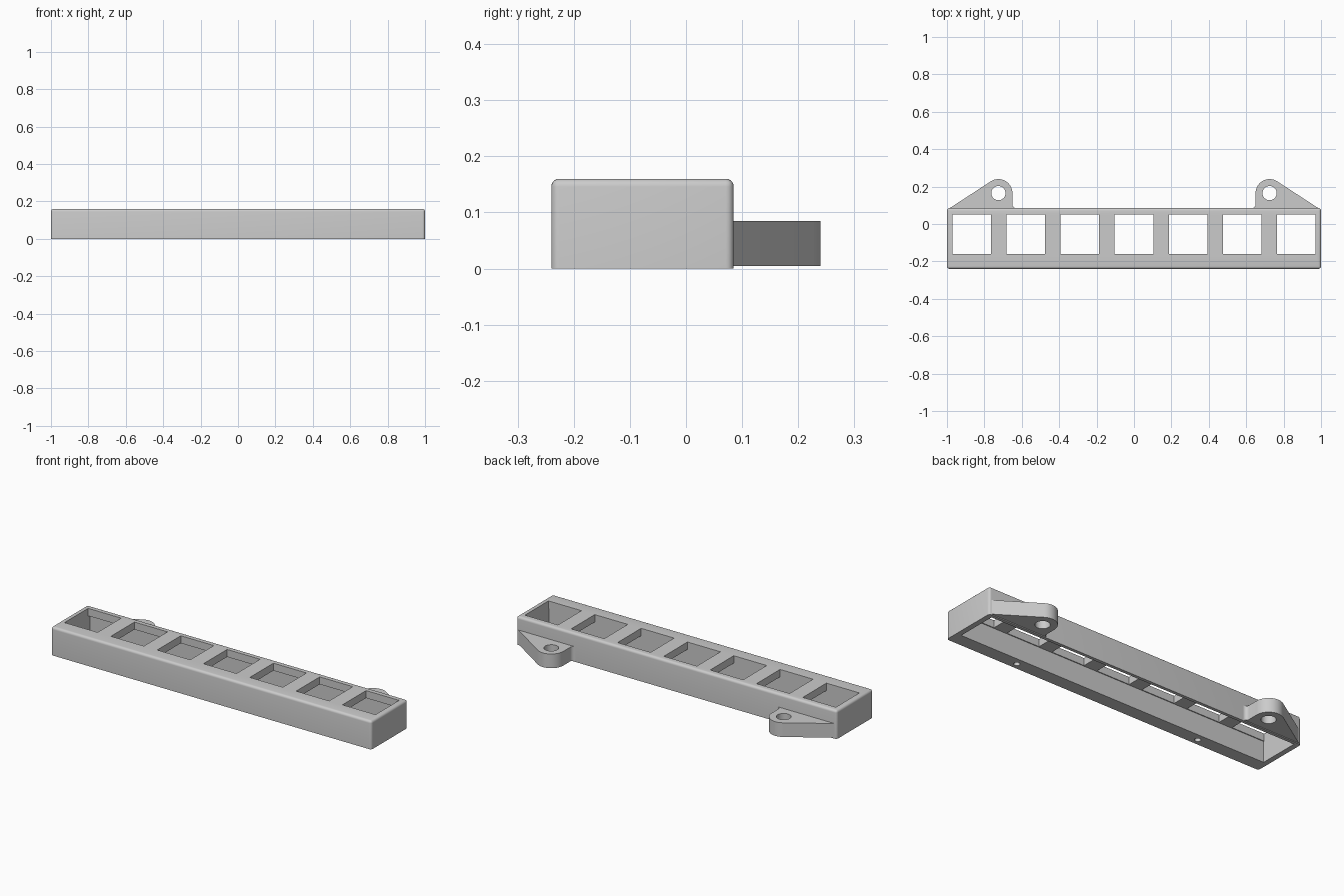
import bpy, bmesh
from math import sin, cos, pi, atan2, acos, hypot, radians
from mathutils import Matrix

cube = bpy.data.objects.get("Cube")
if cube:
    bpy.data.objects.remove(cube, do_unlink=True)

grey = bpy.data.materials.new("plain grey")
grey.use_nodes = True
colour = (0.6, 0.6, 0.6, 1)
grey.diffuse_color = colour
grey.node_tree.nodes["Principled BSDF"].inputs["Base Color"].default_value = colour


def finish(name, bm):
    bmesh.ops.recalc_face_normals(bm, faces=bm.faces)
    mesh = bpy.data.meshes.new(name)
    bm.to_mesh(mesh)
    bm.free()
    mesh.materials.append(grey)
    obj = bpy.data.objects.new(name, mesh)
    bpy.context.collection.objects.link(obj)
    return obj


def add_box(bm, x0, x1, y0, y1, z0, z1):
    place = Matrix.Translation(((x0 + x1) / 2, (y0 + y1) / 2, (z0 + z1) / 2))
    size = Matrix.Diagonal((x1 - x0, y1 - y0, z1 - z0, 1))
    bmesh.ops.create_cube(bm, size=1, matrix=place @ size)


def add_prism(bm, outline, z0, z1):
    face = bm.faces.new([bm.verts.new((x, y, z0)) for x, y in outline])
    top = bmesh.ops.extrude_face_region(bm, geom=[face])["geom"]
    verts = [v for v in top if isinstance(v, bmesh.types.BMVert)]
    bmesh.ops.translate(bm, verts=verts, vec=(0, 0, z1 - z0))


def arc(cx, cy, r, start, end, steps):
    angles = [start + (end - start) * i / steps for i in range(steps + 1)]
    return [(cx + r * cos(a), cy + r * sin(a)) for a in angles]


def cut(obj, name, bm):
    cutter = finish(name, bm)
    cutter.hide_render = True
    mod = obj.modifiers.new(name, "BOOLEAN")
    mod.operation = "DIFFERENCE"
    mod.solver = "EXACT"
    mod.object = cutter
    bpy.context.view_layer.objects.active = obj
    bpy.ops.object.modifier_apply(modifier=name)
    bpy.data.objects.remove(cutter, do_unlink=True)


def smooth(obj):
    bpy.ops.object.select_all(action="DESELECT")
    obj.select_set(True)
    bpy.context.view_layer.objects.active = obj
    bpy.ops.object.shade_smooth_by_angle(angle=radians(30))


# Long housing, rounded everywhere except along its open underside
bm = bmesh.new()
add_box(bm, -1, 1, -0.24, 0.085, 0, 0.16)
rounded = [e for e in bm.edges if any(v.co.z > 0.1 for v in e.verts)]
bmesh.ops.bevel(bm, geom=rounded, offset=0.014, segments=5, profile=0.5, affect="EDGES")
housing = finish("housing", bm)

# Hollow interior, open below
bm = bmesh.new()
add_box(bm, -0.97, 0.97, -0.165, 0.067, -0.1, 0.118)
cut(housing, "cavity_cutter", bm)

# Row of seven windows in the top plate
bm = bmesh.new()
for i in range(-3, 4):
    x = i * 0.289
    add_box(bm, x - 0.103, x + 0.103, -0.16, 0.05, 0.1, 0.3)
cut(housing, "window_cutter", bm)

# Blind screw holes under the thick front wall
bm = bmesh.new()
for x in (-0.58, 0.58):
    add_prism(bm, arc(x, -0.205, 0.016, 0, 2 * pi, 24)[:-1], -0.1, 0.08)
cut(housing, "screw_hole_cutter", bm)
smooth(housing)

# Mounting lugs on the back: tangent slope, round nose, small inner fillet
cx, cy, r = 0.725, 0.165, 0.075
px, py = 0.993, 0.08
reach = hypot(px - cx, py - cy)
tangent = atan2(py - cy, px - cx) + acos(r / reach)
outline = [(px, py)] + arc(cx, cy, r, tangent, pi, 24)
outline += arc(cx - r - 0.02, 0.105, 0.02, 0, -pi / 2, 6)
outline += [(cx - r - 0.02, 0.075), (px - 0.01, 0.075)]
for side, name in ((1, "left_lug"), (-1, "right_lug")):
    bm = bmesh.new()
    add_prism(bm, [(side * x, y) for x, y in outline], 0.005, 0.085)
    lug = finish(name, bm)
    bm = bmesh.new()
    add_prism(bm, arc(side * cx, cy, 0.038, 0, 2 * pi, 32)[:-1], -0.1, 0.2)
    cut(lug, "lug_hole_cutter", bm)
    smooth(lug)
